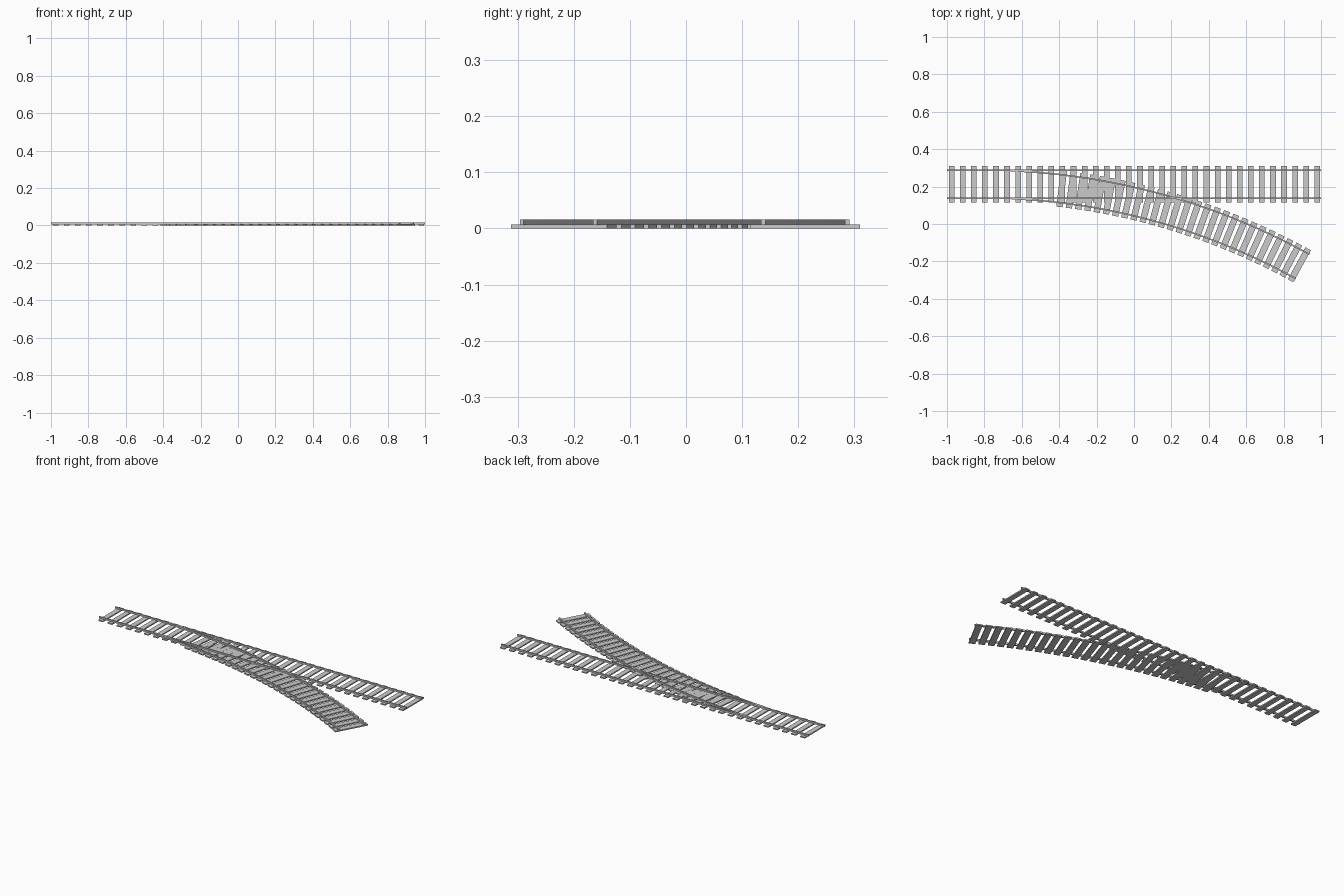
import bpy, bmesh, math
from mathutils import Matrix, Vector

if "Cube" in bpy.data.objects:
    bpy.data.objects.remove(bpy.data.objects["Cube"])

YC = 0.2125            # centre line of the straight track
HALF = 0.0745          # half the gauge
RAIL_W, RAIL_Z0, RAIL_Z1 = 0.008, 0.006, 0.016
R, X0, END = 3.51, -0.80, math.radians(29)   # branch arc


def finish(name, bm):
    bmesh.ops.recalc_face_normals(bm, faces=bm.faces)
    me = bpy.data.meshes.new(name)
    bm.to_mesh(me)
    bm.free()
    ob = bpy.data.objects.new(name, me)
    bpy.context.collection.objects.link(ob)
    return ob


def arc(a, offset=0.0):
    """Point on the branch at angle a, shifted sideways by offset."""
    r = R + offset
    return Vector((X0 + r * math.sin(a), YC - R + r * math.cos(a), 0))


def rail(name, path):
    """Sweep a rail section along (point, side direction, width, top) stations."""
    bm = bmesh.new()
    rings = []
    for p, side, w, top in path:
        ring = []
        for s, z in ((-1, RAIL_Z0), (1, RAIL_Z0), (1, top), (-1, top)):
            q = p + side * (s * w / 2)
            ring.append(bm.verts.new((q.x, q.y, z)))
        rings.append(ring)
    for a, b in zip(rings, rings[1:]):
        for i in range(4):
            j = (i + 1) % 4
            bm.faces.new((a[i], a[j], b[j], b[i]))
    bm.faces.new(rings[0])
    bm.faces.new(rings[-1])
    return finish(name, bm)


def sleepers(name, places, width, length, height):
    """Box sleepers at (point, heading) places."""
    bm = bmesh.new()
    for p, ang in places:
        m = (Matrix.Translation((p.x, p.y, height / 2)) @ Matrix.Rotation(ang, 4, 'Z')
             @ Matrix.Diagonal((width, length, height, 1)))
        bmesh.ops.create_cube(bm, size=1, matrix=m)
    return finish(name, bm)


# Straight track
for label, s in (("outer", 1), ("inner", -1)):
    rail("straight_rail_" + label,
         [(Vector((x, YC + s * HALF, 0)), Vector((0, 1, 0)), RAIL_W, RAIL_Z1) for x in (-1, 1)])
n = 34
sleepers("straight_sleepers",
         [(Vector((-0.975 + i * 1.955 / (n - 1), YC, 0)), 0) for i in range(n)],
         0.03, 0.195, 0.007)

# Branch rails, with pointed switch blades at the start
SEG, start = 48, 0.03
for label, s in (("outer", 1), ("inner", -1)):
    path = []
    for i in range(SEG + 1):
        t = i / SEG
        a = start + (END - start) * t
        k = min(1, t / 0.06)
        path.append((arc(a, s * HALF), Vector((math.sin(a), math.cos(a), 0)),
                     RAIL_W * (0.4 + 0.6 * k), RAIL_Z1 - 0.003 * (1 - k) - 0.0001))
    ob = rail("branch_rail_" + label, path)
    bpy.context.view_layer.objects.active = ob
    ob.select_set(True)
    bpy.ops.object.shade_smooth_by_angle(angle=math.radians(30))
    ob.select_set(False)

# Branch sleepers, beginning where the tracks part
first, last, m = 0.118, END - 0.02 / R, 27
angles = [first + (last - first) * i / (m - 1) for i in range(m)]
sleepers("branch_sleepers", [(arc(a), -a) for a in angles], 0.034, 0.195, 0.0074)
